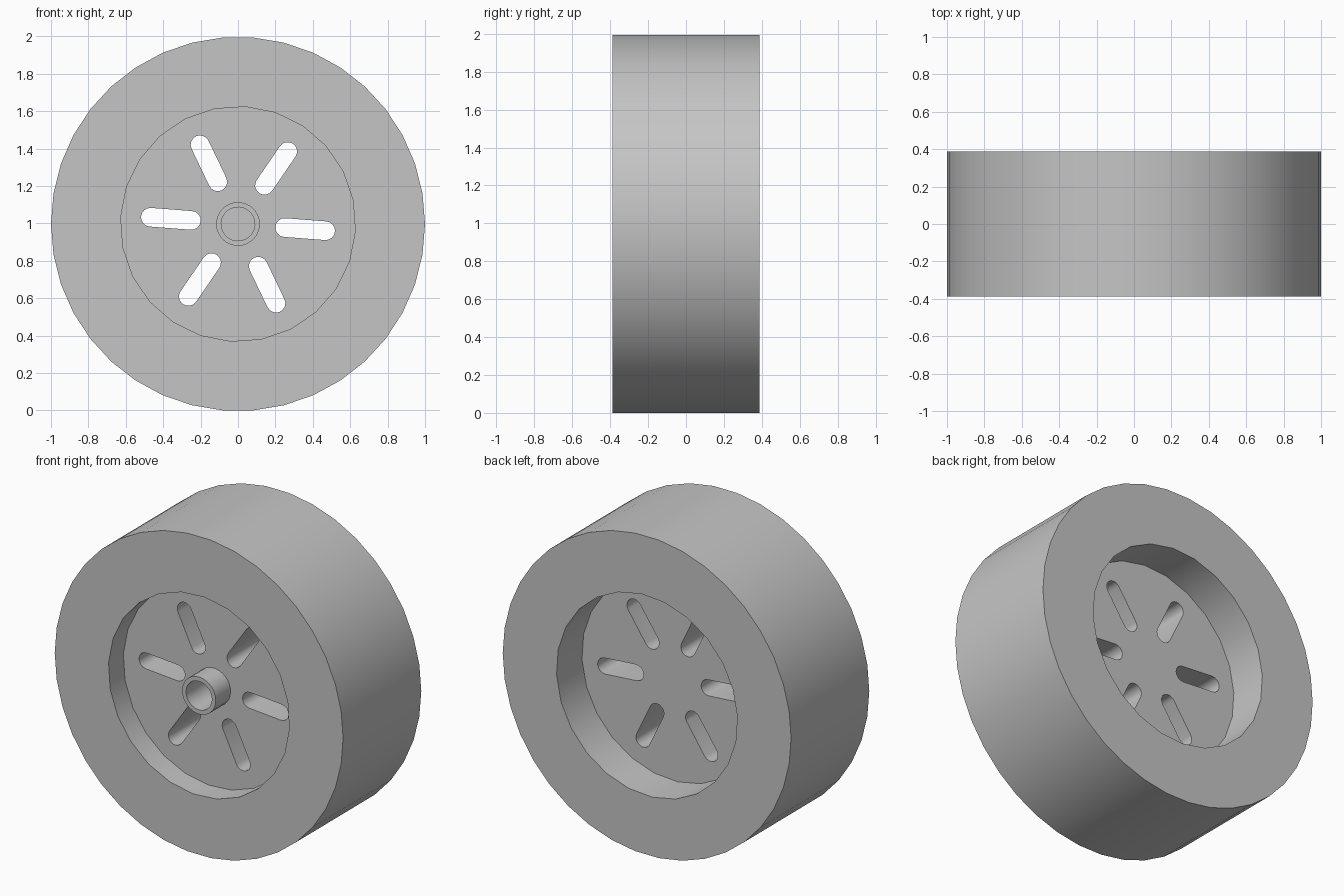
import bpy
import bmesh
from math import cos, sin, pi, radians

cube = bpy.data.objects.get("Cube")
if cube:
    bpy.data.objects.remove(cube, do_unlink=True)

HALF = 0.387                  # half the wheel width
CENTRE_Z = cos(pi / 38)       # lower flat of the tread rests on the ground
FLOOR_FRONT, FLOOR_BACK = -0.24, 0.135
TILT = radians(-4.4)          # turn of the slot pattern

grey = bpy.data.materials.new("wheel grey")
grey.use_nodes = True
colour = (0.56, 0.56, 0.56, 1)
grey.diffuse_color = colour
grey.node_tree.nodes["Principled BSDF"].inputs["Base Color"].default_value = colour


def prism(name, outline, y0, y1):
    """Extrude an (x, z) outline about the axle from y0 to y1."""
    bm = bmesh.new()
    face = bm.faces.new([bm.verts.new((x, y0, z + CENTRE_Z)) for x, z in outline])
    moved = bmesh.ops.extrude_face_region(bm, geom=[face], use_keep_orig=True)["geom"]
    verts = [v for v in moved if isinstance(v, bmesh.types.BMVert)]
    bmesh.ops.translate(bm, vec=(0, y1 - y0, 0), verts=verts)
    bmesh.ops.recalc_face_normals(bm, faces=bm.faces)
    mesh = bpy.data.meshes.new(name)
    bm.to_mesh(mesh)
    bm.free()
    mesh.materials.append(grey)
    obj = bpy.data.objects.new(name, mesh)
    bpy.context.collection.objects.link(obj)
    return obj


def circle(radius, sides, phase=0.0):
    return [(radius * cos(phase + 2 * pi * i / sides),
             radius * sin(phase + 2 * pi * i / sides)) for i in range(sides)]


def slot(angle, inner=0.25, outer=0.47, radius=0.05, steps=8):
    """Round-ended radial slot."""
    points = []
    for along, start in ((outer, -pi / 2), (inner, pi / 2)):
        for i in range(steps + 1):
            a = start + pi * i / steps
            points.append((along + radius * cos(a), radius * sin(a)))
    return [(x * cos(angle) - z * sin(angle), x * sin(angle) + z * cos(angle))
            for x, z in points]


def combine(target, other, operation):
    mod = target.modifiers.new(operation.title(), 'BOOLEAN')
    mod.operation, mod.solver, mod.object = operation, 'EXACT', other
    bpy.ops.object.select_all(action='DESELECT')
    bpy.context.view_layer.objects.active = target
    target.select_set(True)
    bpy.ops.object.modifier_apply(modifier=mod.name)
    bpy.data.objects.remove(other, do_unlink=True)


# Solid wheel with a dished recess on each side
wheel = prism("wheel", circle(1.0, 38), -HALF, HALF)
dish = circle(0.628, 24, radians(-3.5))
combine(wheel, prism("front_recess", dish, -HALF - 0.1, FLOOR_FRONT), 'DIFFERENCE')
combine(wheel, prism("back_recess", dish, FLOOR_BACK, HALF + 0.1), 'DIFFERENCE')

# Six slots through the web
for k in range(6):
    cutter = prism("slot", slot(TILT + k * pi / 3), -HALF, HALF)
    combine(wheel, cutter, 'DIFFERENCE')

# Axle boss on the front with a blind bore
hub = prism("hub", circle(0.117, 24, TILT), -HALF, FLOOR_FRONT + 0.05)
combine(wheel, hub, 'UNION')
bore = prism("bore", circle(0.09, 24, TILT), -HALF - 0.1, 0.0)
combine(wheel, bore, 'DIFFERENCE')

bpy.ops.object.shade_smooth_by_angle(angle=radians(30))
